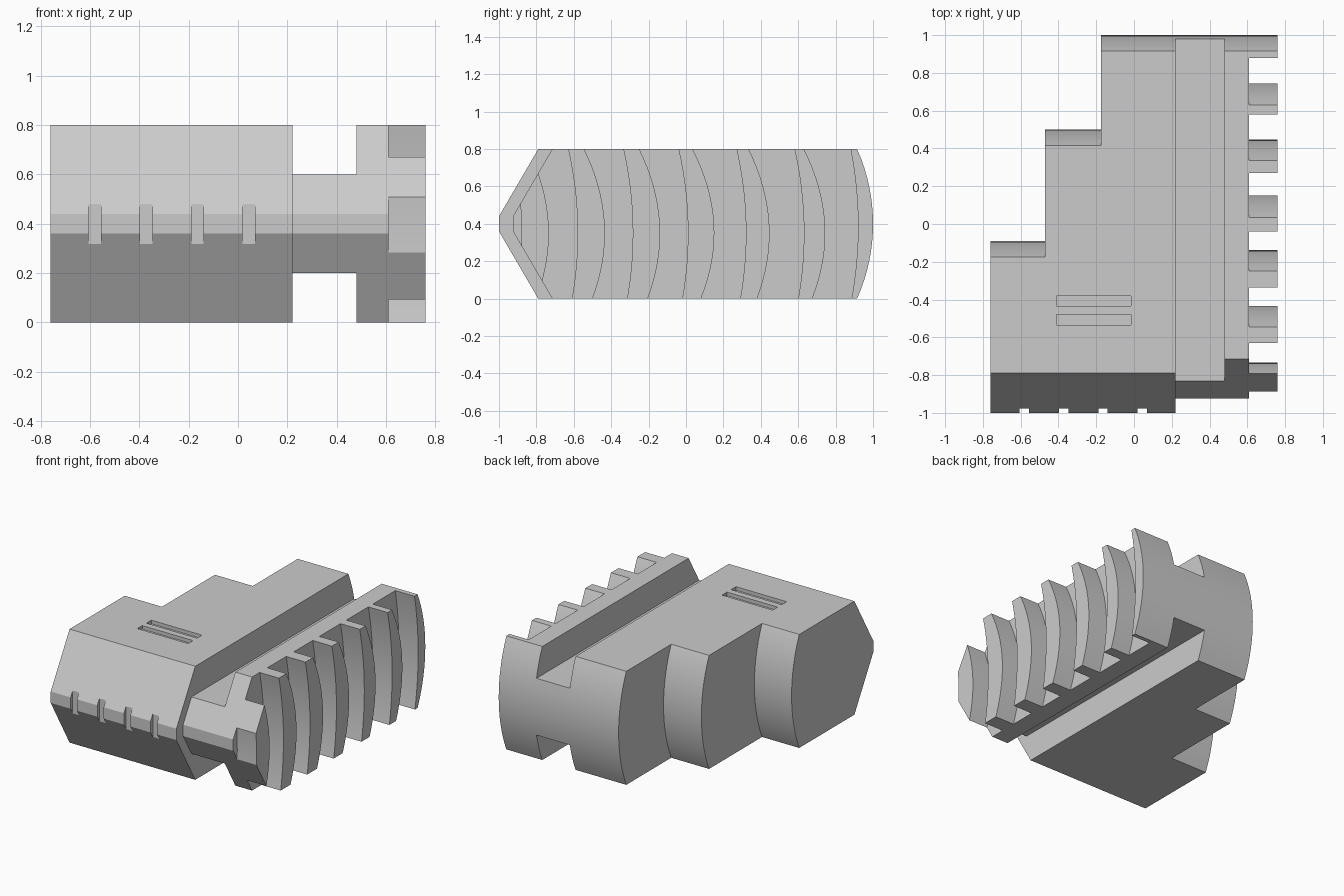
import bpy
import bmesh

if "Cube" in bpy.data.objects:
    bpy.data.objects.remove(bpy.data.objects["Cube"], do_unlink=True)

HEIGHT = 0.8
STEPS = 16
RADIUS = 0.98

grey = bpy.data.materials.new("plain grey")
grey.use_nodes = True
grey.diffuse_color = (0.6, 0.6, 0.6, 1)
grey.node_tree.nodes["Principled BSDF"].inputs["Base Color"].default_value = (0.6, 0.6, 0.6, 1)


def prism(name, x0, x1, profile):
    """Extrude a (y, z) outline along x."""
    bm = bmesh.new()
    face = bm.faces.new([bm.verts.new((x0, y, z)) for y, z in profile])
    new = bmesh.ops.extrude_face_region(bm, geom=[face])["geom"]
    moved = [v for v in new if isinstance(v, bmesh.types.BMVert)]
    bmesh.ops.translate(bm, verts=moved, vec=(x1 - x0, 0, 0))
    bmesh.ops.recalc_face_normals(bm, faces=bm.faces)
    mesh = bpy.data.meshes.new(name)
    bm.to_mesh(mesh)
    bm.free()
    mesh.materials.append(grey)
    obj = bpy.data.objects.new(name, mesh)
    bpy.context.collection.objects.link(obj)
    return obj


def box(x0, x1, y0, y1, z0, z1):
    return prism("cutter", x0, x1, [(y0, z0), (y1, z0), (y1, z1), (y0, z1)])


def round_back(apex, z0=0.0, z1=HEIGHT):
    """Circular arc bulging to +y, listed from z0 up to z1."""
    points = []
    for i in range(STEPS + 1):
        z = z0 + (z1 - z0) * i / STEPS
        points.append((apex - RADIUS + (RADIUS ** 2 - (z - HEIGHT / 2) ** 2) ** 0.5, z))
    return points


def bow(bottom, middle, top):
    """Shallow curve through three y positions, from the base up."""
    points = []
    for i in range(STEPS + 1):
        t = i / STEPS
        y = (bottom * (1 - t) * (1 - 2 * t) + middle * 4 * t * (1 - t)
             + top * t * (2 * t - 1))
        points.append((y, HEIGHT * t))
    return points


def hull(nose):
    """Pointed front with a blunt tip, flat top and base, rounded back."""
    return round_back(1.0) + [(nose + 0.21, HEIGHT), (nose, 0.44),
                              (nose, 0.36), (nose + 0.21, 0)]


def carve(obj, cutters, operation="DIFFERENCE"):
    bpy.context.view_layer.objects.active = obj
    for cutter in cutters:
        cutter.hide_render = True
        mod = obj.modifiers.new("carve", "BOOLEAN")
        mod.operation = operation
        mod.solver = "EXACT"
        mod.object = cutter
        bpy.ops.object.modifier_apply(modifier=mod.name)
        bpy.data.objects.remove(cutter, do_unlink=True)


# Main body with two stepped, rounded recesses at the back
body = prism("main_body", -0.76, 0.22, hull(-1.0))
cutters = []
for x0, x1, apex in ((-0.9, -0.47, -0.09), (-0.6, -0.175, 0.5)):
    arc = round_back(apex, -0.05, 0.85)
    cutters.append(prism("cutter", x0, x1, arc + [(1.2, 0.85), (1.2, -0.05)]))
# Grip notches along the nose
for i in range(4):
    x = -0.58 + i * 0.208
    cutters.append(box(x - 0.025, x + 0.025, -1.1, -0.976, 0.315, 0.48))
# Two thin slots in the top
for y in (-0.535, -0.435):
    cutters.append(box(-0.41, -0.015, y, y + 0.055, 0.775, 0.9))
carve(body, cutters)

# Rack rail, joined to the body by a thinner neck
rail = prism("rack_rail", 0.22, 0.61, hull(-0.925))
carve(rail, [box(0.1, 0.48, -1.2, 1.2, 0.6, 0.9),
             box(0.1, 0.48, -1.2, 1.2, -0.1, 0.2)])

# Curved teeth: front y at the top, then width at the top and bulge of the back
parts = [body, rail]
teeth = ((-0.93, 0.085, 0.20), (-0.63, 0.085, 0.20), (-0.335, 0.085, 0.20),
         (-0.04, 0.075, 0.195), (0.27, 0.065, 0.18), (0.58, 0.05, 0.168))
for i, (front, width, bulge) in enumerate(teeth):
    back = bow(front + width + 0.045, front + bulge - 0.005, front + width)
    face = bow(front + 0.02, front + 0.05, front)
    tooth = prism(f"tooth_{i + 1}", 0.61, 0.76, back + face[::-1])
    if i == 0:
        carve(tooth, [prism("cutter", 0.5, 0.9, hull(-0.925))], "INTERSECT")
    parts.append(tooth)
parts.append(prism("end_tooth", 0.61, 0.76,
                   round_back(1.0) + bow(0.885, 0.92, 0.88)[::-1]))

# Smooth the curved faces, keep the edges sharp
bpy.ops.object.select_all(action="DESELECT")
for part in parts:
    part.select_set(True)
bpy.context.view_layer.objects.active = body
bpy.ops.object.shade_smooth_by_angle()
